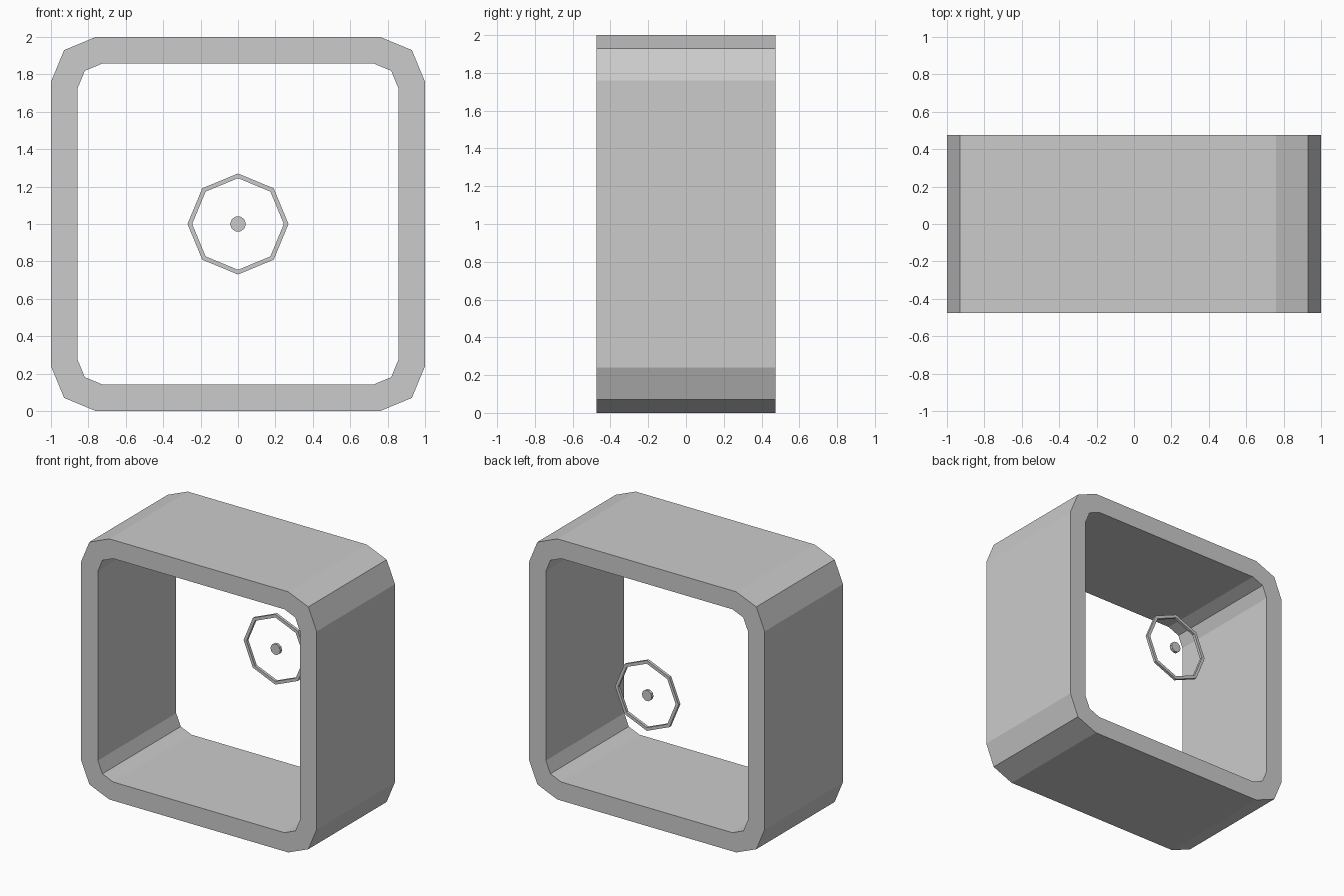
import bpy, bmesh
from math import cos, sin, pi

if "Cube" in bpy.data.objects:
    bpy.data.objects.remove(bpy.data.objects["Cube"])

CENTRE_Z = 1.0
BACK = 0.475


def rounded_square(half, radius, steps=2):
    """Outline of a square with faceted corners."""
    c = half - radius
    pts = []
    for q, (sx, sz) in enumerate([(1, 1), (-1, 1), (-1, -1), (1, -1)]):
        for i in range(steps + 1):
            a = (q + i / steps) * pi / 2
            pts.append((sx * c + radius * cos(a), sz * c + radius * sin(a)))
    return pts


def polygon(radius, sides):
    return [(radius * cos(2 * pi * i / sides), radius * sin(2 * pi * i / sides))
            for i in range(sides)]


def extrude_outline(name, outer, y0, y1, inner=None):
    """Extrude an outline along y, optionally with a matching hole."""
    bm = bmesh.new()

    def loop(pts, y):
        return [bm.verts.new((x, y, z + CENTRE_Z)) for x, z in pts]

    def bridge(a, b):
        n = len(a)
        for i in range(n):
            j = (i + 1) % n
            bm.faces.new((a[i], a[j], b[j], b[i]))

    of, ob = loop(outer, y0), loop(outer, y1)
    bridge(of, ob)
    if inner:
        nf, nb = loop(inner, y0), loop(inner, y1)
        bridge(nb, nf)
        bridge(nf, of)
        bridge(ob, nb)
    else:
        bm.faces.new(of)
        bm.faces.new(ob)
    bmesh.ops.recalc_face_normals(bm, faces=bm.faces)
    mesh = bpy.data.meshes.new(name)
    bm.to_mesh(mesh)
    bm.free()
    obj = bpy.data.objects.new(name, mesh)
    bpy.context.collection.objects.link(obj)
    return obj


# Square tube with faceted corners
extrude_outline("frame", rounded_square(1.0, 0.24), -BACK, BACK,
                rounded_square(0.857, 0.13))
# Thin octagonal ring floating in the back opening
extrude_outline("ring", polygon(0.27, 8), BACK - 0.022, BACK, polygon(0.245, 8))
# Small disc at the ring's centre
extrude_outline("centre_disc", polygon(0.042, 10), BACK - 0.022, BACK)
